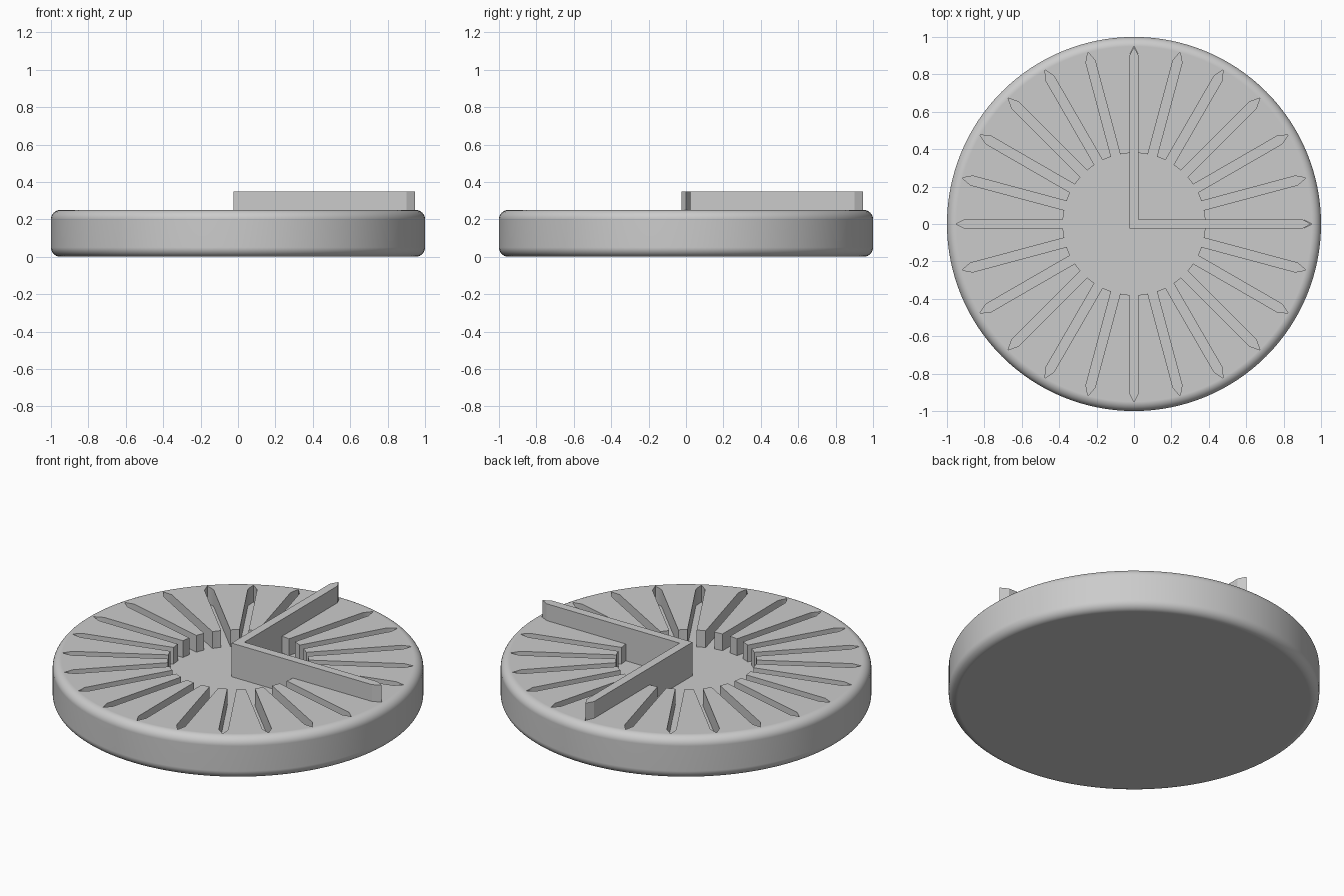
import bpy, bmesh
from math import sin, cos, pi, asin, sqrt

if "Cube" in bpy.data.objects:
    bpy.data.objects.remove(bpy.data.objects["Cube"], do_unlink=True)

TOP, FLOOR, HAND_TOP = 0.25, 0.15, 0.35
ROUND = 0.05
SLOTS = 24
POCKET_R, SHOULDER, TIP, HALF = 0.38, 0.90, 0.952, 0.025

grey = bpy.data.materials.new("plain grey")
grey.use_nodes = True
colour = (0.6, 0.6, 0.6, 1)
grey.diffuse_color = colour
grey.node_tree.nodes["Principled BSDF"].inputs["Base Color"].default_value = colour


def add_object(name, bm):
    bmesh.ops.recalc_face_normals(bm, faces=bm.faces)
    mesh = bpy.data.meshes.new(name)
    bm.to_mesh(mesh)
    bm.free()
    mesh.materials.append(grey)
    obj = bpy.data.objects.new(name, mesh)
    bpy.context.collection.objects.link(obj)
    return obj


def prism(name, outline, low, high):
    bm = bmesh.new()
    face = bm.faces.new([bm.verts.new((x, y, low)) for x, y in outline])
    grown = bmesh.ops.extrude_face_region(bm, geom=[face], use_keep_orig=True)
    moved = [v for v in grown["geom"] if isinstance(v, bmesh.types.BMVert)]
    bmesh.ops.translate(bm, verts=moved, vec=(0, 0, high - low))
    return add_object(name, bm)


# Round base with softened rims
bm = bmesh.new()
bmesh.ops.create_cone(bm, cap_ends=True, segments=128, radius1=1, radius2=1, depth=TOP)
bmesh.ops.translate(bm, verts=bm.verts, vec=(0, 0, TOP / 2))
rims = [e for e in bm.edges if abs(e.verts[0].co.z - e.verts[1].co.z) < 0.01]
bmesh.ops.bevel(bm, geom=rims, offset=ROUND, segments=8, profile=0.5, affect="EDGES")
base = add_object("dial_base", bm)

# Round pocket with pointed slots radiating from it, as one outline
step = 2 * pi / SLOTS
edge_angle = asin(HALF / POCKET_R)
inner = sqrt(POCKET_R ** 2 - HALF ** 2)
slot = [(inner, -HALF), (SHOULDER, -HALF), (TIP, 0), (SHOULDER, HALF), (inner, HALF)]
outline = []
for i in range(SLOTS):
    a = i * step
    outline += [(x * cos(a) - y * sin(a), x * sin(a) + y * cos(a)) for x, y in slot]
    for t in (1 / 3, 2 / 3):
        b = a + edge_angle + t * (step - 2 * edge_angle)
        outline.append((POCKET_R * cos(b), POCKET_R * sin(b)))
cutter = prism("slot_cutter", outline, FLOOR, HAND_TOP)
cutter.hide_render = True

cut = base.modifiers.new("slots", "BOOLEAN")
cut.operation = "DIFFERENCE"
cut.solver = "EXACT"
cut.object = cutter
bpy.ops.object.select_all(action="DESELECT")
bpy.context.view_layer.objects.active = base
base.select_set(True)
bpy.ops.object.modifier_apply(modifier=cut.name)
bpy.data.objects.remove(cutter, do_unlink=True)
bpy.ops.object.shade_smooth_by_angle(angle=pi / 6)
normals = base.modifiers.new("flat_caps", "WEIGHTED_NORMAL")
normals.keep_sharp = True

# Pair of equal pointed hands joined at a right angle
w, end, point = 0.025, 0.90, 0.946
arm = [(w, w), (end, w), (point, 0), (end, -w)]
hands = arm + [(-w, -w)] + [(y, x) for x, y in reversed(arm[1:])]
prism("pointer_hands", hands, FLOOR, HAND_TOP)
